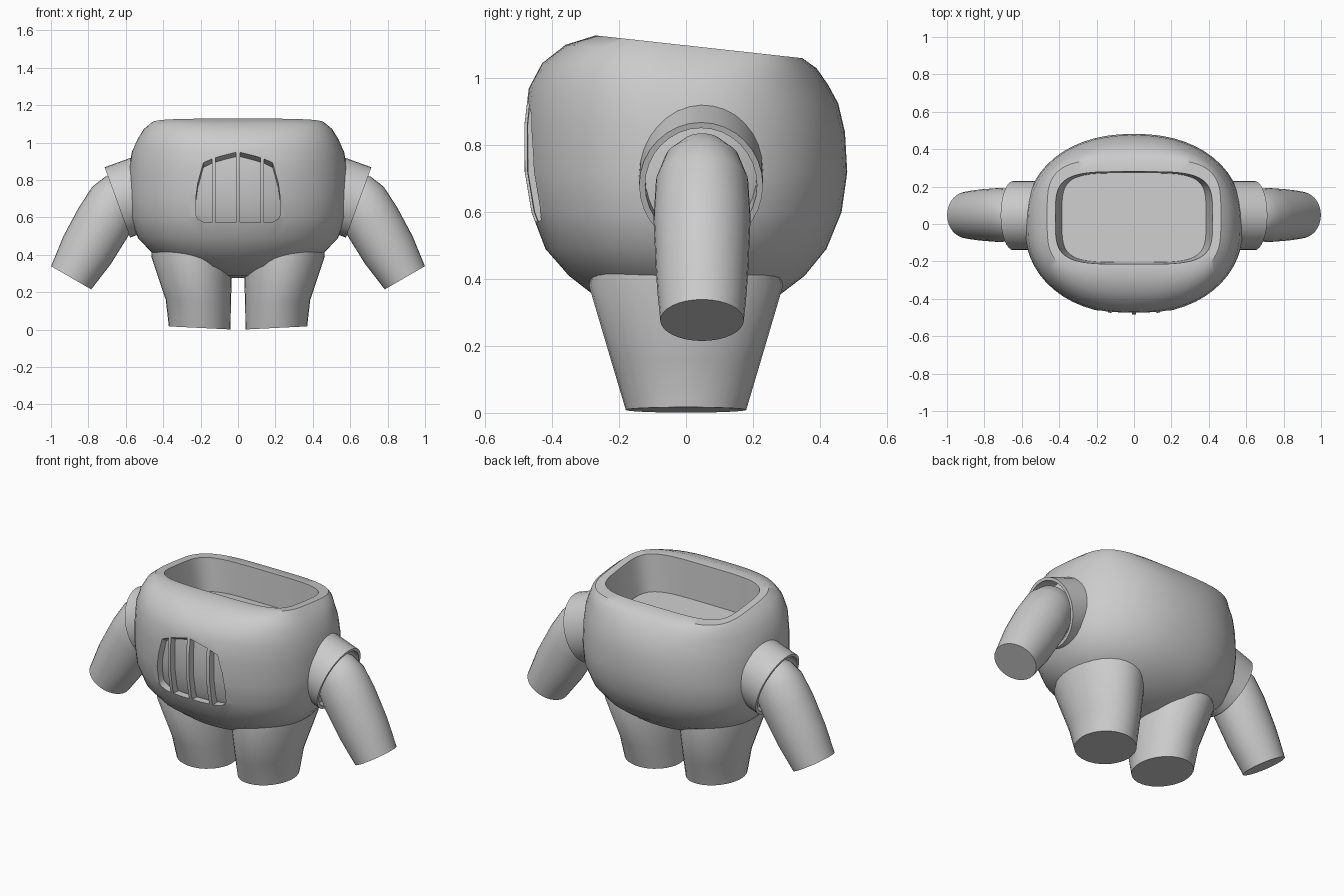
import bpy, bmesh, math
from mathutils import Vector

if "Cube" in bpy.data.objects:
    bpy.data.objects.remove(bpy.data.objects["Cube"])


def loft(name, rings):
    """Closed skin through a list of equal-length point rings."""
    bm = bmesh.new()
    vs = [[bm.verts.new(p) for p in r] for r in rings]
    n = len(vs[0])
    for a, b in zip(vs, vs[1:]):
        for i in range(n):
            j = (i + 1) % n
            bm.faces.new((a[i], a[j], b[j], b[i]))
    bm.faces.new(vs[0][::-1])
    bm.faces.new(vs[-1])
    bmesh.ops.recalc_face_normals(bm, faces=bm.faces)
    me = bpy.data.meshes.new(name)
    bm.to_mesh(me)
    bm.free()
    ob = bpy.data.objects.new(name, me)
    bpy.context.collection.objects.link(ob)
    return ob


def activate(ob):
    bpy.ops.object.select_all(action='DESELECT')
    ob.select_set(True)
    bpy.context.view_layer.objects.active = ob


def smooth(ob, angle=35):
    activate(ob)
    bpy.ops.object.shade_smooth_by_angle(angle=math.radians(angle))


def cut(ob, tool):
    m = ob.modifiers.new("cut", 'BOOLEAN')
    m.operation = 'DIFFERENCE'
    m.solver = 'EXACT'
    m.object = tool
    activate(ob)
    bpy.ops.object.modifier_apply(modifier=m.name)
    bpy.data.objects.remove(tool)


def body_ring(yf, zf, yb, zb, rx, n, count=56):
    """Superellipse ring, tilted so its front and back have their own heights."""
    pts = []
    for i in range(count):
        t = 2 * math.pi * i / count
        c, s = math.cos(t), math.sin(t)
        x = rx * math.copysign(abs(c) ** (2 / n), c)
        k = math.copysign(abs(s) ** (2 / n), s)
        y = (yf + yb) / 2 + k * (yb - yf) / 2
        z = (zf + zb) / 2 + k * (zb - zf) / 2
        pts.append(Vector((x, y, z)))
    return pts


def oval(center, u, v, ru, rv, count=32):
    u, v, center = Vector(u), Vector(v), Vector(center)
    return [center + u * (ru * math.cos(a)) + v * (rv * math.sin(a))
            for a in (2 * math.pi * i / count for i in range(count))]


# Body shell: front y/z, back y/z, half width, squareness
outer = [body_ring(*r) for r in (
    (-.02, .275, .02, .275, .03, 2),
    (-.13, .29, .14, .29, .18, 2),
    (-.26, .34, .27, .345, .35, 2.1),
    (-.35, .41, .355, .41, .46, 2.2),
    (-.42, .49, .42, .49, .535, 2.2),
    (-.462, .60, .465, .60, .578, 2.2),
    (-.482, .72, .482, .72, .586, 2.2),
    (-.483, .86, .475, .84, .583, 2.2),
    (-.47, .97, .455, .925, .568, 2.3),
    (-.43, 1.045, .425, .98, .54, 2.5),
    (-.36, 1.10, .39, 1.03, .505, 3.0),
    (-.27, 1.128, .348, 1.06, .465, 3.8))]
# Open top: rim, inner wall and floor
inner = [body_ring(*r) for r in (
    (-.215, 1.122, .28, 1.066, .42, 4.2),
    (-.205, .90, .272, .87, .385, 4.5))]
body = loft("body", outer + inner)

# Front vent: four slots, with a backing that follows the body curve
pivot = Vector((0, 0, .72))
core = loft("vent_core", [[pivot + (p - pivot) * .915 for p in r] for r in outer])
half = [[(.01, .572, .965), (.12, .572, .938)],
        [(.14, .572, .932), (.185, .575, .915), (.215, .592, .81), (.225, .61, .74)]]
slots = half + [[(-x, lo, hi) for x, lo, hi in s] for s in half]
for i, s in enumerate(slots):
    def face(y, drop):
        low = [(x, y, lo) for x, lo, hi in s]
        top = [(x, y, hi + drop) for x, lo, hi in reversed(s)]
        return low + top
    tool = loft("vent_slot", [face(-.6, .06), face(-.3, -.12)])
    copy = core.copy()
    copy.data = core.data.copy()
    bpy.context.collection.objects.link(copy)
    cut(tool, copy)
    cut(body, tool)
bpy.data.objects.remove(core)
smooth(body)

for side, s in (("right", 1), ("left", -1)):
    # Tapered leg with a slightly slanted sole
    rings = []
    for z, cx, rx, ry in ((.009, .205, .165, .18), (.15, .212, .174, .222),
                          (.38, .247, .217, .29), (.50, .25, .2, .26)):
        rings.append(oval((s * cx, 0, z), (s, 0, .05), (0, 1, 0), rx, ry))
    smooth(loft(side + "_leg", rings))

    # Hollow shoulder sleeve
    axis, up = Vector((s * .94, 0, -.34)), Vector((s * .34, 0, .94))
    rim = Vector((s * .645, .045, .68))
    rings = [oval(rim + axis * d, up, (0, 1, 0), .2 - w, .185 - w)
             for d, w in ((-.2, 0), (-.1, 0), (0, 0), (0, .018), (-.16, .018))]
    smooth(loft(side + "_sleeve", rings))

    # Arm, rounded towards the shoulder
    axis, out = Vector((-s * .5, 0, .866)), Vector((s * .866, 0, .5))
    wrist = Vector((s * .892, .048, .277))
    rings = [oval(wrist + axis * d, out, (0, 1, 0), r, q)
             for d, r, q in ((0, .124, .125), (.09, .136, .133), (.17, .147, .138),
                             (.35, .153, .145), (.48, .145, .138),
                             (.56, .112, .11), (.61, .06, .06))]
    smooth(loft(side + "_arm", rings))
